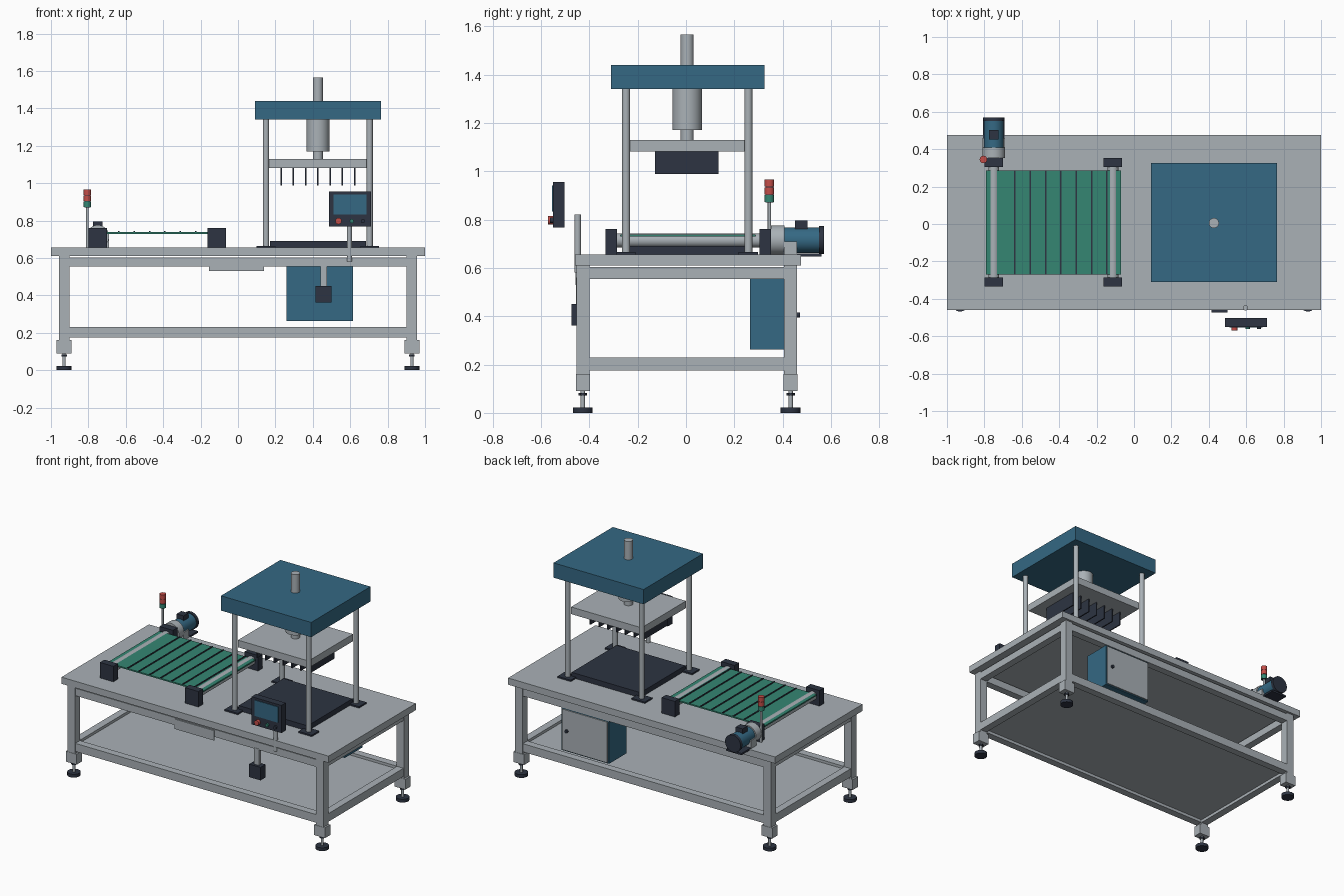
import bpy, bmesh, math
from mathutils import Matrix, Vector

if "Cube" in bpy.data.objects:
    bpy.data.objects.remove(bpy.data.objects["Cube"])


def mat(name, r, g, b):
    m = bpy.data.materials.new(name)
    m.diffuse_color = (r, g, b, 1)
    m.use_nodes = True
    m.node_tree.nodes["Principled BSDF"].inputs["Base Color"].default_value = m.diffuse_color
    return m


GREY = mat("light_grey_metal", 0.40, 0.44, 0.47)
BLUE = mat("steel_blue", 0.035, 0.14, 0.23)
DARK = mat("dark_slate", 0.026, 0.034, 0.054)
GREEN = mat("belt_green", 0.035, 0.24, 0.17)
RED = mat("signal_red", 0.55, 0.075, 0.065)


def finish(name, bm, material, smooth=False):
    me = bpy.data.meshes.new(name)
    bm.to_mesh(me)
    bm.free()
    ob = bpy.data.objects.new(name, me)
    bpy.context.collection.objects.link(ob)
    me.materials.append(material)
    if smooth:
        bpy.context.view_layer.objects.active = ob
        ob.select_set(True)
        bpy.ops.object.shade_smooth_by_angle(angle=math.radians(35))
        ob.select_set(False)
    return ob


def box(name, x, y, z, material):
    """Box from (min, max) ranges on each axis."""
    bm = bmesh.new()
    size = [r[1] - r[0] for r in (x, y, z)]
    mid = [(r[0] + r[1]) / 2 for r in (x, y, z)]
    bmesh.ops.create_cube(bm, size=1, matrix=Matrix.Translation(mid) @ Matrix.Diagonal((*size, 1)))
    return finish(name, bm, material)


def rod(name, start, end, radius, material, sides=32):
    """Cylinder between two points."""
    a, b = Vector(start), Vector(end)
    turn = (b - a).to_track_quat('Z', 'Y').to_matrix().to_4x4()
    bm = bmesh.new()
    bmesh.ops.create_cone(bm, cap_ends=True, segments=sides, radius1=radius, radius2=radius,
                          depth=(b - a).length, matrix=Matrix.Translation((a + b) / 2) @ turn)
    return finish(name, bm, material, True)


def around(c, h):
    return (c - h, c + h)


# Table top and lower shelf
box("table_top", (-1, 1), (-0.46, 0.475), (0.61, 0.655), GREY)
box("lower_shelf", (-0.91, 0.91), (-0.41, 0.415), (0.195, 0.212), GREY)

# Legs with levelling feet
LEG_Y = (-0.427, 0.433)
for x in (-0.93, 0.93):
    for y in LEG_Y:
        box("leg", around(x, 0.028), around(y, 0.027), (0.09, 0.61), GREY)
        box("foot_bracket", around(x, 0.04), around(y, 0.029), (0.09, 0.16), GREY)
        rod("foot_stem", (x, y, 0.02), (x, y, 0.09), 0.009, GREY, 16)
        rod("foot_nut", (x, y, 0.072), (x, y, 0.083), 0.017, DARK, 6)
        rod("foot_pad", (x, y, 0), (x, y, 0.022), 0.041, DARK)

# Upper and lower frame rails
for label, z in (("upper", (0.553, 0.603)), ("lower", (0.175, 0.23))):
    for y in LEG_Y:
        box(label + "_long_rail", (-0.905, 0.905), around(y, 0.025), z, GREY)
    for x in (-0.93, 0.93):
        box(label + "_side_rail", around(x, 0.025), (-0.40, 0.407), z, GREY)

# Front drawer plate and hanging pendant box
box("front_plate", (-0.155, 0.14), (-0.458, -0.45), (0.53, 0.597), GREY)
box("pendant_bar", (0.44, 0.475), (-0.455, -0.435), (0.44, 0.56), GREY)
box("pendant_box", (0.415, 0.50), (-0.473, -0.42), (0.362, 0.45), DARK)

# Electrical cabinet below the table, door facing the back
box("cabinet", (0.26, 0.615), (0.265, 0.452), (0.263, 0.553), BLUE)
box("cabinet_door", (0.268, 0.607), (0.452, 0.46), (0.27, 0.545), GREY)
rod("cabinet_knob", (0.57, 0.46, 0.405), (0.57, 0.472, 0.405), 0.011, DARK, 16)

# Press: base, four columns, head
PX, PY = 0.427, 0.005
box("press_base", (0.17, 0.685), (-0.235, 0.245), (0.655, 0.69), DARK)
for sx in (-1, 1):
    for sy in (-1, 1):
        x, y = PX + sx * 0.277, PY + sy * 0.253
        box("column_plate", around(x, 0.05), around(y, 0.04), (0.655, 0.665), DARK)
        rod("column", (x, y, 0.66), (x, y, 1.345), 0.0165, GREY)
box("press_head", (0.09, 0.765), (-0.31, 0.325), (1.34, 1.44), BLUE)

# Press ram with cylinder and moving plate
rod("ram_top", (PX, PY, 1.44), (PX, PY, 1.565), 0.027, GREY)
rod("ram_cylinder", (PX, PY, 1.17), (PX, PY, 1.34), 0.061, GREY)
rod("ram_rod", (PX, PY, 1.13), (PX, PY, 1.17), 0.027, GREY)
box("moving_plate", (0.163, 0.691), (-0.233, 0.243), (1.082, 1.13), GREY)
for i in range(7):
    box("blade", around(0.23 + i * 0.0655, 0.004), (-0.128, 0.135), (0.988, 1.082), DARK)

# Conveyor: bearing blocks, rollers, slatted belt
for x in (-0.75, -0.113):
    for y in (-0.31, 0.328):
        box("bearing_block", around(x, 0.05), around(y, 0.024), (0.655, 0.76), DARK)
    rod("roller", (x, -0.29, 0.714), (x, 0.308, 0.714), 0.029, GREY)
box("belt", (-0.79, -0.07), (-0.27, 0.287), (0.729, 0.738), GREEN)
for i in range(7):
    box("belt_slat", around(-0.637 + i * 0.082, 0.004), (-0.27, 0.287), (0.738, 0.743), DARK)

# Drive motor behind the conveyor
MX, MZ = -0.75, 0.715
rod("gearbox", (MX, 0.352, MZ), (MX, 0.408, MZ), 0.061, GREY)
box("gearbox_mount", around(MX, 0.06), (0.405, 0.46), (0.655, 0.71), GREY)
rod("motor_body", (MX, 0.405, MZ), (MX, 0.55, MZ), 0.053, BLUE)
rod("motor_cap", (MX, 0.55, MZ), (MX, 0.57, MZ), 0.058, DARK)
box("motor_terminal_box", around(MX, 0.026), (0.452, 0.502), (0.755, 0.795), DARK)
box("motor_base", around(MX, 0.058), (0.44, 0.56), (0.648, 0.66), DARK)

# Signal tower
TX, TY = -0.805, 0.345
rod("tower_pole", (TX, TY, 0.655), (TX, TY, 0.87), 0.007, GREY, 16)
for z, m in ((0.872, GREEN), (0.904, RED), (0.936, RED)):
    rod("tower_lamp", (TX, TY, z), (TX, TY, z + 0.029), 0.02, m)
rod("tower_core", (TX, TY, 0.87), (TX, TY, 0.96), 0.017, DARK)

# Operator panel on its post
rod("panel_post", (0.596, -0.448, 0.58), (0.596, -0.448, 0.82), 0.014, GREY)
box("panel", (0.487, 0.71), (-0.55, -0.503), (0.768, 0.955), DARK)
box("panel_screen", (0.51, 0.687), (-0.554, -0.55), (0.833, 0.94), BLUE)
for x, r, m in ((0.537, 0.017, RED), (0.608, 0.011, GREEN), (0.668, 0.011, DARK)):
    rod("panel_button", (x, -0.55, 0.797), (x, -0.57 if m is RED else -0.562, 0.797), r, m, 20)
